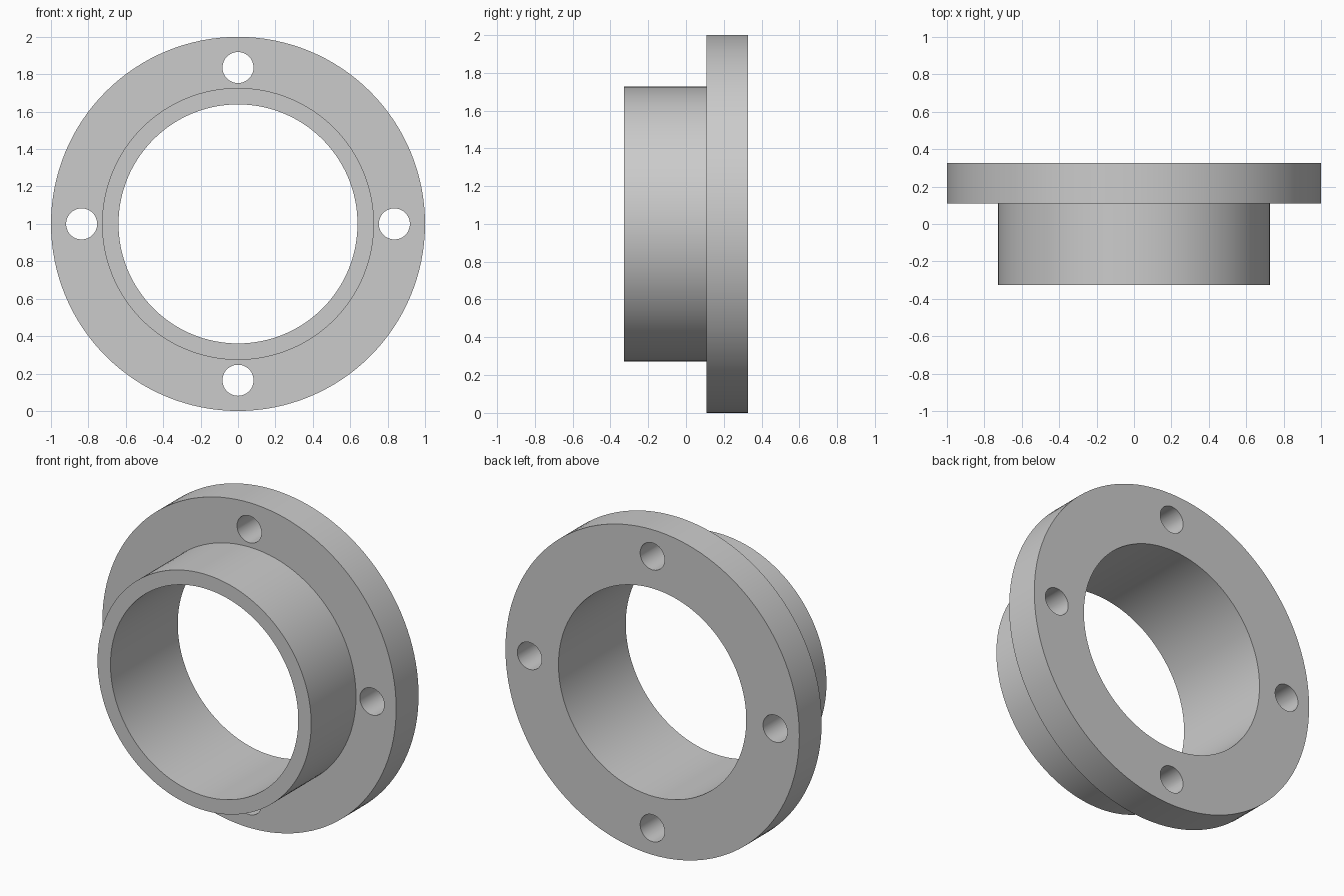
import bpy, bmesh
from math import radians, cos, sin, pi
from mathutils import Matrix, Vector

if "Cube" in bpy.data.objects:
    bpy.data.objects.remove(bpy.data.objects["Cube"])

CENTRE = Vector((0, 0, 1))
SEGMENTS = 128


def make_object(name, bm):
    bmesh.ops.recalc_face_normals(bm, faces=bm.faces)
    mesh = bpy.data.meshes.new(name)
    bm.to_mesh(mesh)
    bm.free()
    obj = bpy.data.objects.new(name, mesh)
    bpy.context.collection.objects.link(obj)
    return obj


# Flange and hub: closed (radius, y) section revolved around the y axis
section = [(0.639, -0.327), (0.727, -0.327), (0.727, 0.109),
           (1.0, 0.109), (1.0, 0.327), (0.639, 0.327)]
bm = bmesh.new()
verts = [bm.verts.new((r, y, 1)) for r, y in section]
edges = [bm.edges.new((verts[i - 1], verts[i])) for i in range(len(verts))]
bmesh.ops.spin(bm, geom=verts + edges, cent=CENTRE, axis=(0, 1, 0),
               angle=2 * pi, steps=SEGMENTS, use_merge=True)
bmesh.ops.remove_doubles(bm, verts=bm.verts, dist=1e-5)
flange = make_object("flanged_collar", bm)

# Four bolt hole cutters on a circle through the flange
bm = bmesh.new()
for i in range(4):
    a = i * pi / 2
    place = (Matrix.Translation(CENTRE + Vector((cos(a), 0, sin(a))) * 0.836
                                + Vector((0, 0.218, 0)))
             @ Matrix.Rotation(pi / 2, 4, 'X'))
    bmesh.ops.create_cone(bm, cap_ends=True, segments=48, radius1=0.083,
                          radius2=0.083, depth=0.5, matrix=place)
cutter = make_object("bolt_hole_cutter", bm)
cutter.hide_render = True

# Cut the holes, then discard the cutter
mod = flange.modifiers.new("bolt_holes", 'BOOLEAN')
mod.operation = 'DIFFERENCE'
mod.solver = 'EXACT'
mod.object = cutter
bpy.context.view_layer.objects.active = flange
flange.select_set(True)
bpy.ops.object.modifier_apply(modifier=mod.name)
bpy.data.objects.remove(cutter)

# Smooth round walls with crisp rims
bpy.ops.object.shade_smooth_by_angle(angle=radians(30))
